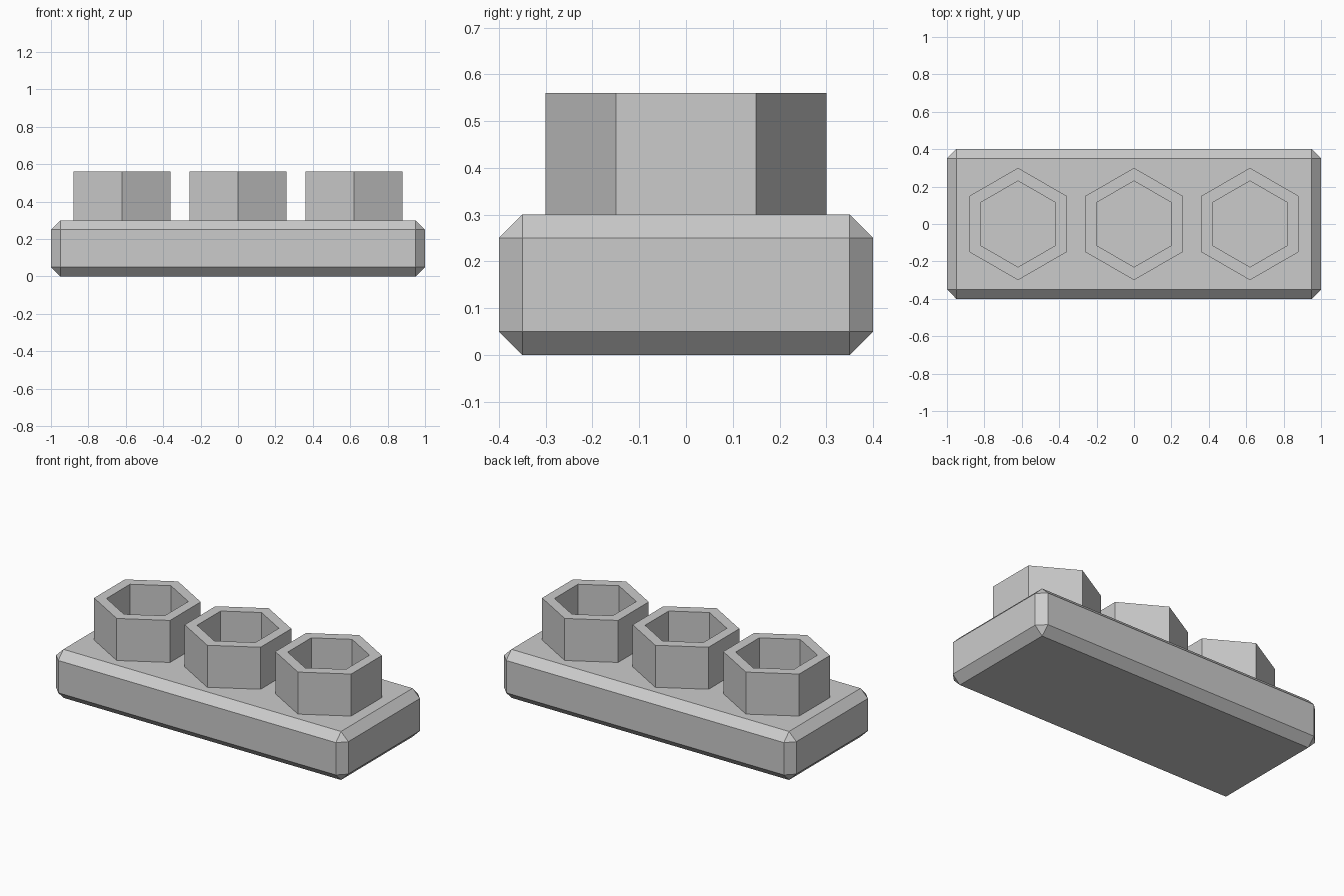
import bpy
import bmesh
import math

cube = bpy.data.objects.get("Cube")
if cube:
    bpy.data.objects.remove(cube, do_unlink=True)

grey = bpy.data.materials.new("light grey")
grey.use_nodes = True
colour = (0.6, 0.6, 0.6, 1)
grey.diffuse_color = colour
grey.node_tree.nodes["Principled BSDF"].inputs["Base Color"].default_value = colour


def add_object(name, bm):
    bmesh.ops.recalc_face_normals(bm, faces=bm.faces)
    mesh = bpy.data.meshes.new(name)
    bm.to_mesh(mesh)
    bm.free()
    mesh.materials.append(grey)
    obj = bpy.data.objects.new(name, mesh)
    bpy.context.collection.objects.link(obj)
    return obj


# Base block with chamfered edges
LENGTH, WIDTH, BASE_TOP, CHAMFER = 2.0, 0.8, 0.3, 0.05
bm = bmesh.new()
bmesh.ops.create_cube(bm, size=1)
bmesh.ops.scale(bm, vec=(LENGTH, WIDTH, BASE_TOP), verts=bm.verts)
bmesh.ops.translate(bm, vec=(0, 0, BASE_TOP / 2), verts=bm.verts)
bmesh.ops.bevel(bm, geom=bm.edges[:], offset=CHAMFER, offset_type='OFFSET',
                segments=1, affect='EDGES')
add_object("base", bm)


# Open hexagonal sockets standing on the base
def hex_socket(name, x, outer=0.3, inner=0.23, top=0.56):
    bm = bmesh.new()

    def ring(radius, z):
        angles = [math.radians(30 + 60 * i) for i in range(6)]
        return [bm.verts.new((x + radius * math.cos(a), radius * math.sin(a), z))
                for a in angles]

    # Outer wall, rim, inner wall, underside
    rings = [ring(outer, BASE_TOP), ring(outer, top),
             ring(inner, top), ring(inner, BASE_TOP)]
    for k in range(4):
        a, b = rings[k], rings[(k + 1) % 4]
        for i in range(6):
            j = (i + 1) % 6
            bm.faces.new((a[i], a[j], b[j], b[i]))
    add_object(name, bm)


for name, x in (("right_socket", -0.62), ("middle_socket", 0), ("left_socket", 0.62)):
    hex_socket(name, x)
